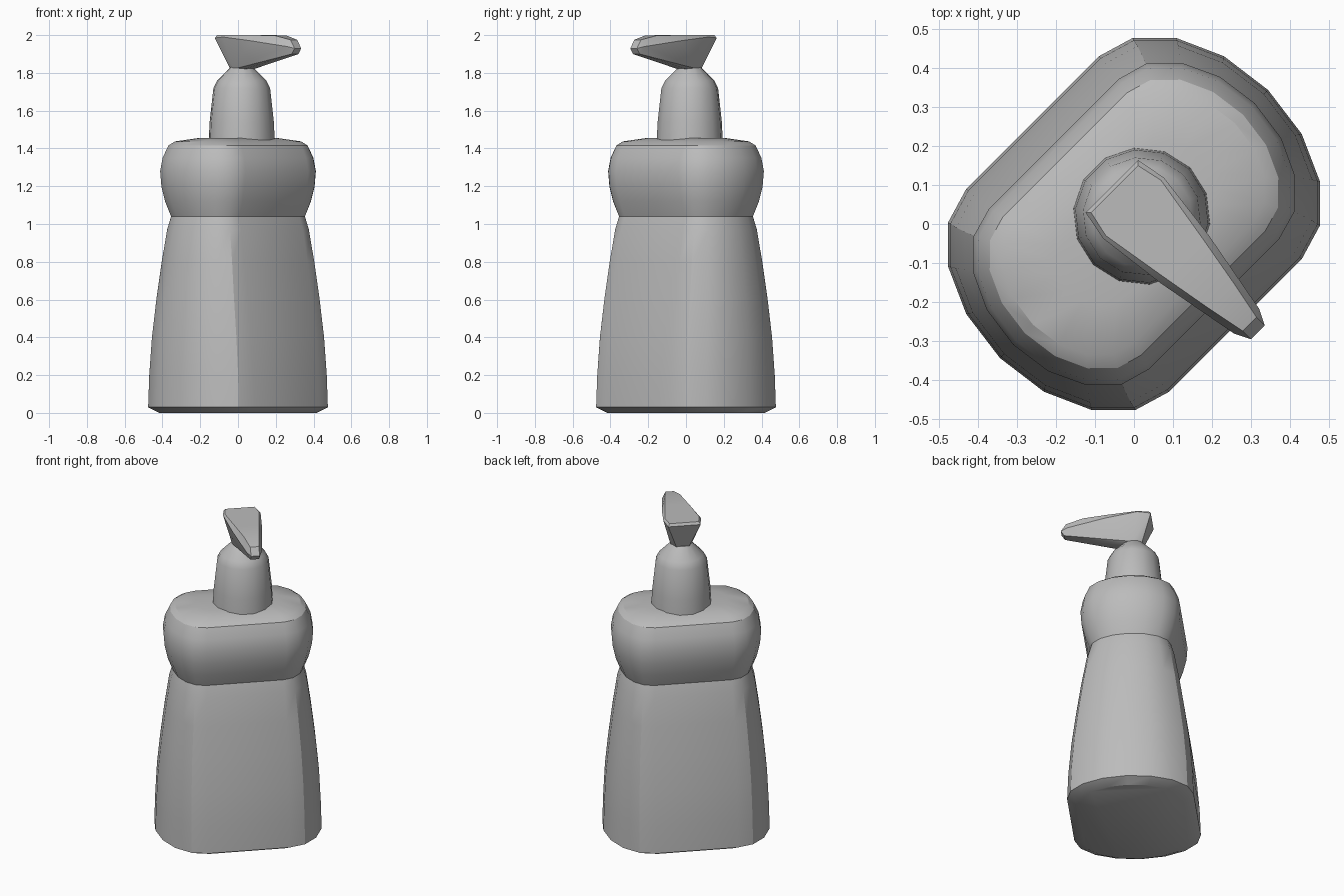
import bpy, bmesh, math
from mathutils import Matrix, Vector

cube = bpy.data.objects.get("Cube")
if cube:
    bpy.data.objects.remove(cube)

grey = bpy.data.materials.new("plain grey")
grey.use_nodes = True
colour = (0.5, 0.5, 0.5, 1)
grey.diffuse_color = colour
grey.node_tree.nodes["Principled BSDF"].inputs["Base Color"].default_value = colour

# The bottle is turned so that its broad sides face the diagonals
TURN = Matrix.Rotation(math.radians(45), 4, 'Z')


def finish(bm, name, angle=28):
    """Turn a bmesh into a shaded object in the diagonal frame."""
    bmesh.ops.recalc_face_normals(bm, faces=bm.faces)
    bm.transform(TURN)
    mesh = bpy.data.meshes.new(name)
    bm.to_mesh(mesh)
    bm.free()
    mesh.materials.append(grey)
    obj = bpy.data.objects.new(name, mesh)
    bpy.context.collection.objects.link(obj)
    bpy.ops.object.select_all(action='DESELECT')
    obj.select_set(True)
    bpy.context.view_layer.objects.active = obj
    bpy.ops.object.shade_smooth_by_angle(angle=math.radians(angle))
    return obj


def loft(bm, rings):
    """Skin equal rings of points and cap both ends."""
    loops = [[bm.verts.new(p) for p in ring] for ring in rings]
    count = len(loops[0])
    for low, high in zip(loops, loops[1:]):
        for i in range(count):
            j = (i + 1) % count
            bm.faces.new((low[i], low[j], high[j], high[i]))
    bm.faces.new(loops[0][::-1])
    bm.faces.new(loops[-1])


def slab_ring(z, length, depth, flat, steps=8):
    """Flat front and back joined by elliptical ends."""
    ring = []
    for side in (1, -1):
        for i in range(steps + 1):
            a = math.pi * (i / steps - 0.5)
            ring.append((side * (flat + (length - flat) * math.cos(a)),
                         side * depth * math.sin(a), z))
    return ring


def slab(name, profile):
    bm = bmesh.new()
    loft(bm, [slab_ring(*row) for row in profile])
    return finish(bm, name)


# Tapered lower body: height, half length, half depth, half flat
slab("lower_body", [
    (0.0, 0.43, 0.31, 0.22), (0.03, 0.485, 0.367, 0.24),
    (0.2, 0.48, 0.36, 0.24), (0.4, 0.47, 0.342, 0.24),
    (0.6, 0.45, 0.315, 0.24), (0.8, 0.425, 0.285, 0.235),
    (0.97, 0.4, 0.255, 0.23), (1.04, 0.38, 0.235, 0.225)])

# Bulging shoulder
slab("shoulder", [
    (1.04, 0.38, 0.235, 0.225), (1.12, 0.412, 0.265, 0.23),
    (1.2, 0.43, 0.284, 0.235), (1.28, 0.437, 0.29, 0.235),
    (1.35, 0.425, 0.278, 0.23), (1.415, 0.395, 0.25, 0.225),
    (1.437, 0.365, 0.215, 0.215), (1.455, 0.24, 0.12, 0.14)])

# Faceted pump collar
bm = bmesh.new()
collar = [(1.44, 0.176), (1.54, 0.171), (1.72, 0.151), (1.76, 0.13), (1.83, 0.06)]
loft(bm, [[(0.028 + r * math.cos(a), r * math.sin(a), z)
           for a in (math.tau * i / 14 for i in range(14))] for z, r in collar])
finish(bm, "pump_collar")

# Wedge-shaped spout: forward, half width, height
bm = bmesh.new()
spout = [(-0.05, 0.035, 1.82), (0.0, 0.062, 1.82), (0.055, 0.035, 1.82),
         (-0.108, 0.095, 1.985), (-0.098, 0.085, 2.0), (-0.03, 0.11, 1.99),
         (-0.03, 0.1, 2.0), (0.155, 0.087, 1.97), (0.15, 0.07, 2.0),
         (0.29, 0.045, 1.998), (0.38, 0.045, 1.94), (0.39, 0.025, 1.975),
         (0.42, 0.025, 1.93), (0.4, 0.025, 1.9)]
for forward, width, z in spout:
    for side in (1, -1):
        bm.verts.new(Vector((0.028 + side * width, -forward, z)))
hull = bmesh.ops.convex_hull(bm, input=bm.verts)
bmesh.ops.delete(bm, geom=hull["geom_interior"] + hull["geom_unused"], context='VERTS')
finish(bm, "spout")
